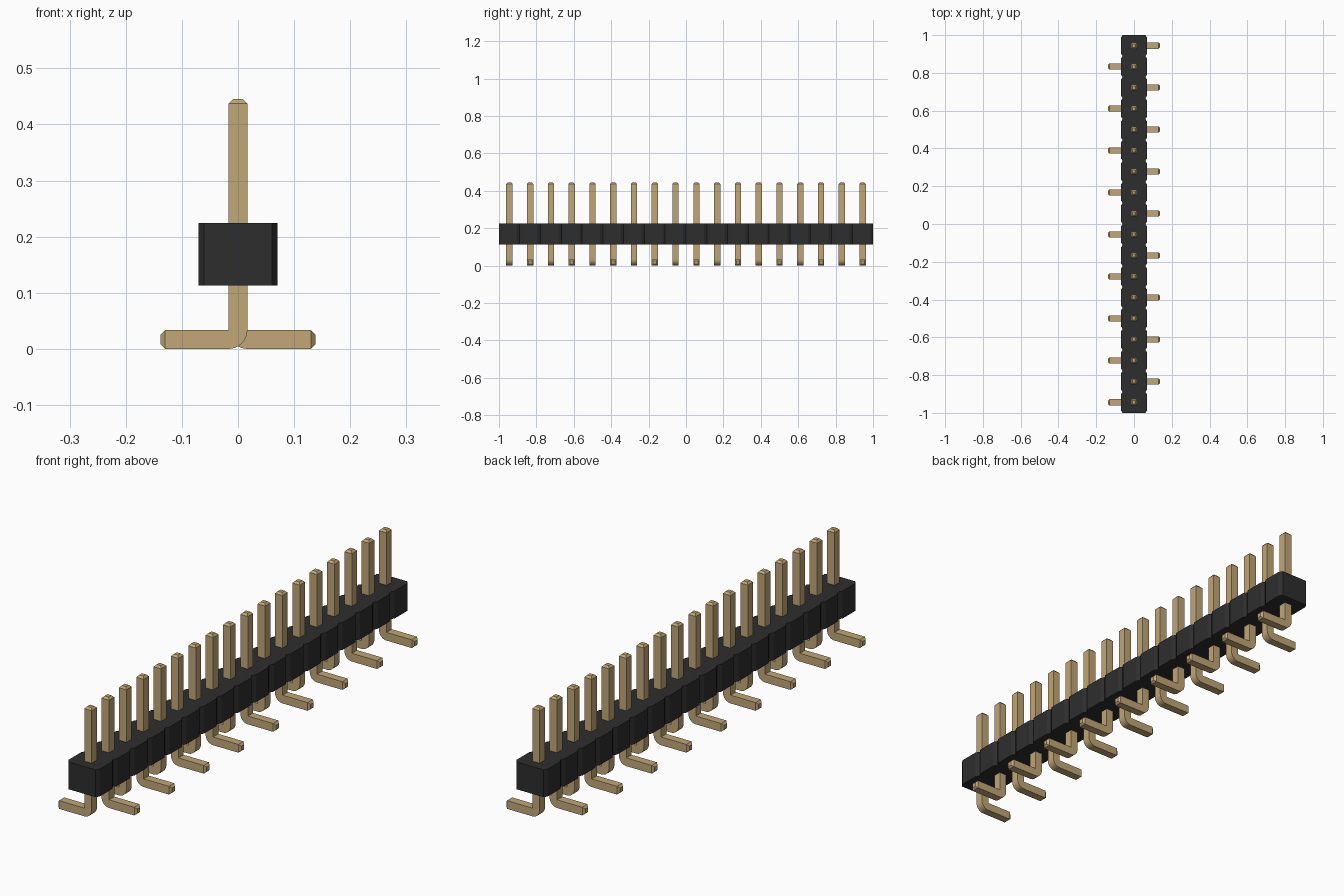
import bpy, bmesh, math

cube = bpy.data.objects.get("Cube")
if cube:
    bpy.data.objects.remove(cube, do_unlink=True)

COUNT = 18
PITCH = 2.0 / COUNT
R = 0.0167                      # half the pin thickness
PIN_TOP, FOOT_END = 0.445, 0.138
TIP_LEN, TIP_R = 0.008, 0.009   # tapered pin ends


def material(name, color, roughness):
    mat = bpy.data.materials.new(name)
    mat.use_nodes = True
    mat.diffuse_color = color
    bsdf = mat.node_tree.nodes["Principled BSDF"]
    bsdf.inputs["Base Color"].default_value = color
    bsdf.inputs["Roughness"].default_value = roughness
    return mat


def finish_mesh(bm, name, mat):
    bmesh.ops.recalc_face_normals(bm, faces=bm.faces[:])
    mesh = bpy.data.meshes.new(name)
    bm.to_mesh(mesh)
    bm.free()
    mesh.materials.append(mat)
    return mesh


def add_object(name, mesh):
    obj = bpy.data.objects.new(name, mesh)
    bpy.context.collection.objects.link(obj)
    return obj


black = material("black plastic", (0.027, 0.027, 0.027, 1), 0.6)
gold = material("dull gold", (0.54, 0.385, 0.18, 1), 0.5)

# Housing: row of chamfered blocks, extruded from one outline
HALF_W, CX, CY, Z0, Z1 = 0.07, 0.0095, 0.015, 0.113, 0.224
side = []
for i in range(COUNT):
    y0 = -1 + i * PITCH
    side += [(HALF_W - CX, y0), (HALF_W, y0 + CY), (HALF_W, y0 + PITCH - CY)]
side.append((HALF_W - CX, 1.0))
outline = side + [(-x, y) for x, y in reversed(side)]

bm = bmesh.new()
base = bm.faces.new([bm.verts.new((x, y, Z0)) for x, y in outline])
top = bmesh.ops.extrude_face_region(bm, geom=[base], use_keep_orig=True)["geom"]
bmesh.ops.translate(bm, vec=(0, 0, Z1 - Z0),
                    verts=[v for v in top if isinstance(v, bmesh.types.BMVert)])
add_object("housing", finish_mesh(bm, "housing", black))

# Pin: square section swept from the foot, round the bend, to the top
# each ring is (outer x, z), (inner x, z), half depth
rings = [((FOOT_END, R - TIP_R), (FOOT_END, R + TIP_R), TIP_R),
         ((FOOT_END - TIP_LEN, 0), (FOOT_END - TIP_LEN, 2 * R), R)]
STEPS = 10
for k in range(STEPS + 1):
    a = math.radians(90 * k / STEPS)
    rings.append(((R - 2 * R * math.sin(a), 2 * R - 2 * R * math.cos(a)), (R, 2 * R), R))
rings += [((-R, PIN_TOP - TIP_LEN), (R, PIN_TOP - TIP_LEN), R),
          ((-TIP_R, PIN_TOP), (TIP_R, PIN_TOP), TIP_R)]

bm = bmesh.new()
loops = []
for (ox, oz), (ix, iz), d in rings:
    loops.append([bm.verts.new(p) for p in
                  ((ox, -d, oz), (ox, d, oz), (ix, d, iz), (ix, -d, iz))])
for a, b in zip(loops, loops[1:]):
    for j in range(4):
        n = (j + 1) % 4
        bm.faces.new((a[j], a[n], b[n], b[j]))
bm.faces.new(loops[0])
bm.faces.new(loops[-1])
bmesh.ops.remove_doubles(bm, verts=bm.verts[:], dist=1e-5)
pin_mesh = finish_mesh(bm, "pin", gold)

# Row of pins, feet alternating between the two sides
for i in range(COUNT):
    pin = add_object(f"pin_{i + 1:02d}", pin_mesh)
    pin.location.y = -1 + (i + 0.5) * PITCH
    if i % 2 == 0:
        pin.rotation_euler.z = math.pi

# Smooth only the bend
bpy.ops.object.select_all(action='DESELECT')
first = bpy.data.objects["pin_01"]
first.select_set(True)
bpy.context.view_layer.objects.active = first
bpy.ops.object.shade_smooth_by_angle(angle=math.radians(20))
